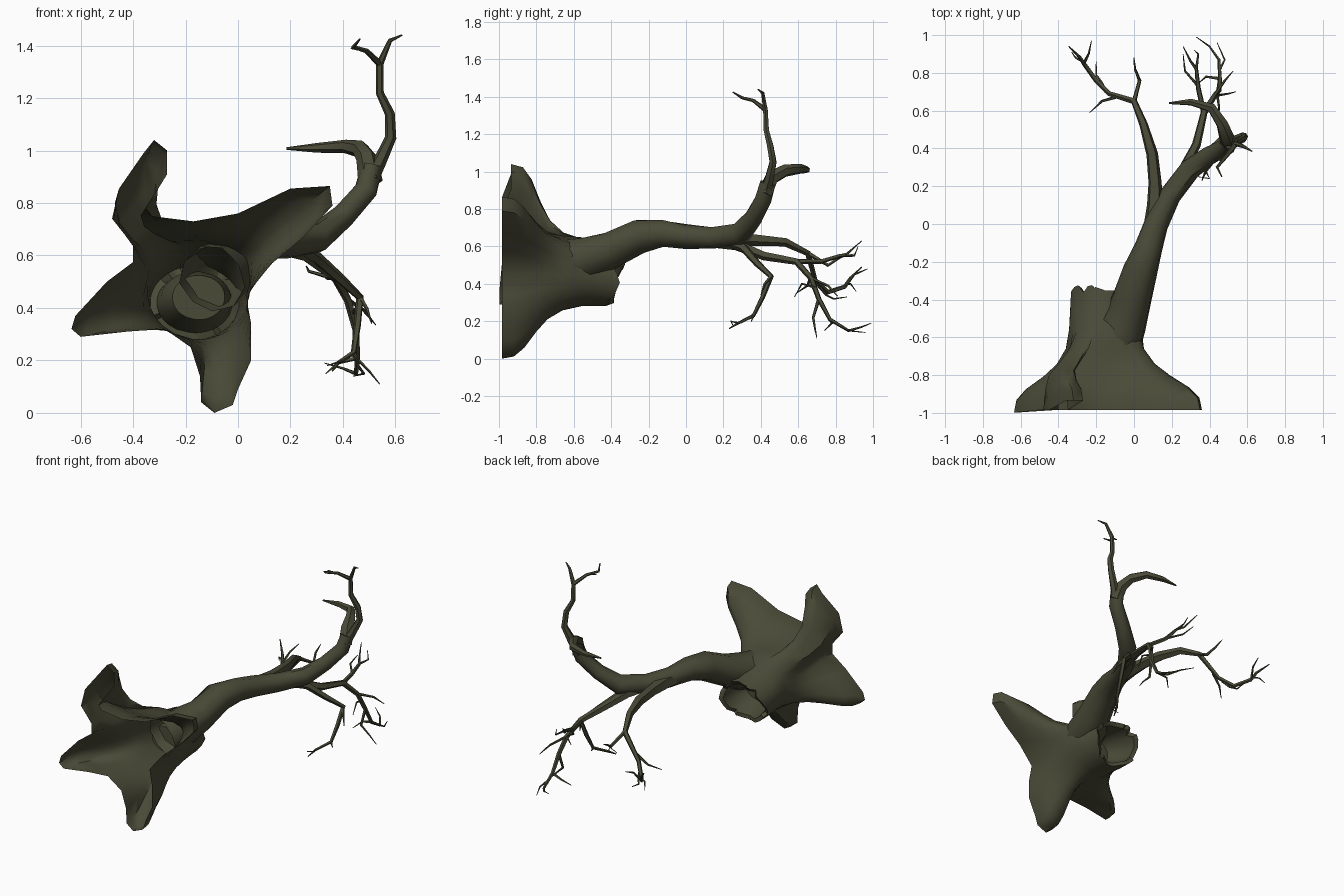
import bpy, bmesh, math, random
from mathutils import Vector

random.seed(4)
bark = bpy.data.materials.new("dark olive bark")
bark.diffuse_color = (0.068, 0.068, 0.039, 1)


def finish(bm, name):
    bmesh.ops.recalc_face_normals(bm, faces=bm.faces)
    me = bpy.data.meshes.new(name)
    bm.to_mesh(me)
    bm.free()
    me.materials.append(bark)
    ob = bpy.data.objects.new(name, me)
    bpy.context.collection.objects.link(ob)
    bpy.ops.object.select_all(action='DESELECT')
    ob.select_set(True)
    bpy.context.view_layer.objects.active = ob
    bpy.ops.object.shade_smooth_by_angle(angle=math.radians(50))
    return ob


def loft(bm, rings):
    vs = [[bm.verts.new(p) for p in r] for r in rings]
    n = len(vs[0])
    for a, b in zip(vs, vs[1:]):
        for i in range(n):
            j = (i + 1) % n
            bm.faces.new((a[i], a[j], b[j], b[i]))
    return vs


def tube(bm, path, sides=5, rough=0.0, open_start=False):
    """Tapered limb through (x, y, z, radius) stations."""
    pts = [Vector(p[:3]) for p in path]
    side, rings = None, []
    for k, p in enumerate(pts):
        d = (pts[min(k + 1, len(pts) - 1)] - pts[max(k - 1, 0)]).normalized()
        if side is None:
            side = d.cross(Vector((0.3, 0.2, 1))).normalized()
        side = (side - d * side.dot(d)).normalized()
        up = d.cross(side)
        ring = []
        for i in range(sides):
            a = 2 * math.pi * i / sides
            r = path[k][3] * (1 + random.uniform(-rough, rough))
            ring.append(p + (side * math.cos(a) + up * math.sin(a)) * r)
        rings.append(ring)
    vs = loft(bm, rings)
    bm.faces.new(vs[-1])
    if not open_start:
        bm.faces.new(vs[0][::-1])


def limbs(name, paths, sides=5):
    bm = bmesh.new()
    for p in paths:
        tube(bm, p, sides, 0.06)
    return finish(bm, name)


# Root flare: four-armed open outline (x, z) lofted back to a round, broken hollow stub
outline = [(0.0, .76), (.2, .855), (.35, .865), (.36, .79), (.25, .67), (.13, .57), (.03, .45),
           (.05, .34), (.05, .2), (0, .09), (-.02, .03), (-.09, 0), (-.14, .04), (-.145, .14), (-.18, .25),
           (-.28, .32), (-.42, .31), (-.6, .29), (-.635, .32), (-.62, .37), (-.5, .5), (-.4, .575),
           (-.4, .64), (-.48, .74), (-.45, .86), (-.36, .99), (-.32, 1.04), (-.27, 1.0), (-.27, .91),
           (-.35, .78), (-.33, .75), (-.17, .73)]
n = len(outline)
cx, cz = -.15, .47
angles, prev = [], None
for x, z in outline:
    a = math.atan2(z - cz, x - cx)
    while prev is not None and a > prev + math.pi:
        a -= 2 * math.pi
    angles.append(a)
    prev = a
angles = [(a + angles[0] - 2 * math.pi * i / n) / 2 for i, a in enumerate(angles)]
jag = [random.uniform(-.035, .02) for _ in range(n)]


def oval(y, ox, oz, rx, rz, slope=0.0, rough=0.0):
    out = []
    for i, a in enumerate(angles):
        x, z = ox + rx * math.cos(a), oz + rz * math.sin(a)
        out.append(Vector((x, y + slope * (z - oz) + rough * jag[i], z)))
    return out


collar = oval(-.56, cx, .465, .195, .185)
rings = []
for y, t in [(-.985, 1), (-.92, .96), (-.865, .8), (-.8, .5), (-.74, .27), (-.66, .1)]:
    ring = []
    for (x, z), c in zip(outline, collar):
        dy = .05 if z > .88 else (-.012 if x < -.55 else 0)
        # the upper left root bows outward before rising
        bow = -.3 * t * (1 - t) if z > .76 and x < -.25 else 0
        ring.append(Vector((c.x + (x - c.x) * t + bow, y + dy * t, c.z + (z - c.z) * t)))
    rings.append(ring)
rings += [collar,
          oval(-.47, -.16, .435, .18, .155),
          oval(-.365, -.165, .42, .17, .14, .3, 1),
          oval(-.375, -.165, .42, .145, .115, .3, 1),
          oval(-.47, -.16, .43, .135, .11),
          oval(-.56, -.15, .44, .1, .085)]
bm = bmesh.new()
vs = loft(bm, rings)
bm.faces.new(vs[-1])
finish(bm, "root_flare_and_hollow_stub")

# Leaning trunk, bending up at the end
bm = bmesh.new()
tube(bm, [(-.1, -.66, .51, .125), (-.055, -.53, .54, .125), (-.005, -.4, .585, .102), (.035, -.25, .66, .094),
          (.075, -.12, .67, .075), (.115, 0, .655, .064), (.19, .15, .645, .058), (.3, .29, .665, .06),
          (.4, .36, .75, .05), (.49, .41, .85, .045), (.51, .435, .94, .042)], 9, .08, True)
finish(bm, "trunk")

# Upper branches
limbs("upper_branches", [
    [(.505, .42, .88, .045), (.49, .46, .97, .04), (.465, .53, 1.005, .033), (.41, .615, 1.015, .026),
     (.3, .645, 1.01, .018), (.185, .64, 1.008, .005)],
    [(.5, .42, .88, .03), (.54, .445, .96, .026), (.582, .465, 1.05, .021), (.578, .45, 1.14, .019),
     (.54, .43, 1.22, .016), (.54, .425, 1.33, .014), (.58, .41, 1.42, .009), (.625, .385, 1.44, .003)],
    [(.54, .425, 1.33, .013), (.49, .36, 1.38, .01), (.44, .3, 1.395, .008), (.465, .25, 1.425, .003)],
    [(.47, .34, 1.385, .007), (.43, .34, 1.39, .003)]], 6)

# Left branch and its twigs
limbs("left_branch", [
    [(.09, -.06, .655, .05), (.11, .1, .645, .045), (.11, .22, .64, .037), (.095, .37, .635, .033),
     (.05, .53, .625, .024), (0, .65, .565, .018), (-.13, .69, .42, .014), (-.2, .76, .355, .013),
     (-.265, .85, .385, .012), (-.285, .88, .43, .009), (-.345, .94, .49, .003)],
    [(-.265, .85, .385, .009), (-.24, .9, .45, .006), (-.225, .97, .48, .002)],
    [(-.27, .86, .4, .007), (-.31, .88, .4, .005), (-.33, .91, .36, .002)],
    [(-.1, .67, .45, .01), (-.17, .65, .39, .007), (-.235, .59, .35, .002)],
    [(-.15, .7, .4, .009), (-.17, .75, .34, .006), (-.2, .79, .32, .005), (-.2, .86, .33, .002)],
    [(0, .65, .565, .013), (.03, .76, .5, .01), (.005, .82, .54, .007), (0, .88, .57, .002)]])

# Right drooping branch and its twigs
limbs("right_branch", [
    [(.17, .1, .64, .04), (.25, .27, .61, .03), (.33, .42, .55, .024), (.37, .59, .52, .019),
     (.42, .67, .43, .016), (.45, .71, .32, .014), (.455, .77, .21, .011), (.45, .87, .15, .008),
     (.4, .94, .17, .005), (.33, .99, .19, .002)],
    [(.37, .59, .52, .015), (.34, .72, .52, .013), (.33, .82, .55, .01), (.3, .86, .56, .007),
     (.26, .94, .63, .002)],
    [(.33, .82, .55, .008), (.34, .9, .55, .005), (.32, .92, .6, .002)],
    [(.34, .73, .52, .008), (.27, .81, .54, .006), (.26, .9, .56, .002)],
    [(.42, .67, .43, .009), (.48, .76, .39, .007), (.525, .81, .335, .002)],
    [(.45, .71, .32, .01), (.44, .68, .22, .008), (.5, .69, .16, .005), (.54, .7, .11, .002)],
    [(.455, .77, .21, .009), (.38, .78, .19, .006), (.335, .74, .15, .002)],
    [(.455, .82, .18, .007), (.48, .87, .15, .005), (.44, .96, .14, .002)],
    [(.44, .69, .38, .008), (.45, .62, .4, .006), (.45, .58, .33, .002)]])

# Lower branch curling back
limbs("lower_branch", [
    [(.24, .22, .63, .03), (.3, .31, .59, .024), (.39, .38, .51, .02), (.465, .455, .44, .016),
     (.455, .41, .33, .014), (.44, .36, .23, .011), (.38, .28, .19, .008), (.36, .23, .16, .003)],
    [(.44, .36, .23, .008), (.46, .35, .2, .002)],
    [(.465, .455, .44, .01), (.49, .42, .4, .007), (.6, .385, .35, .002)][:2] + [(.51, .4, .34, .002)],
    [(.38, .28, .19, .006), (.4, .24, .2, .004), (.34, .25, .18, .002)]])
